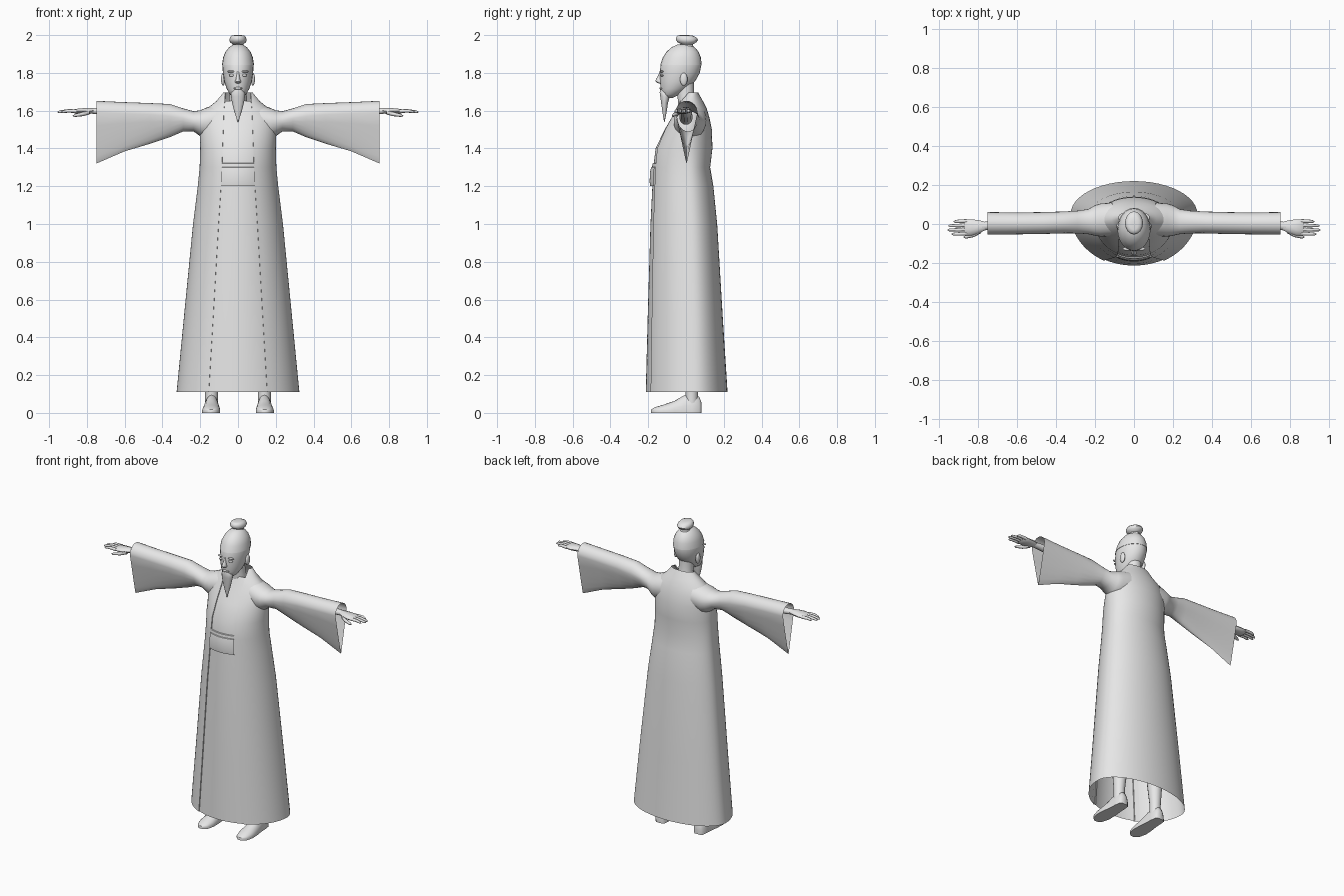
import bpy, bmesh, math
from mathutils import Vector

grey = bpy.data.materials.new("plain_grey")
grey.diffuse_color = (0.8, 0.8, 0.8, 1)


def finish(name, bm, angle=50):
    bmesh.ops.recalc_face_normals(bm, faces=bm.faces)
    me = bpy.data.meshes.new(name)
    bm.to_mesh(me)
    bm.free()
    me.materials.append(grey)
    ob = bpy.data.objects.new(name, me)
    bpy.context.collection.objects.link(ob)
    bpy.ops.object.select_all(action='DESELECT')
    ob.select_set(True)
    bpy.context.view_layer.objects.active = ob
    bpy.ops.object.shade_smooth_by_angle(angle=math.radians(angle))
    return ob


def loft(name, rings, closed=True, caps=True, angle=50):
    """Skin a list of equally sized rings."""
    bm = bmesh.new()
    vs = [[bm.verts.new(p) for p in r] for r in rings]
    n = len(vs[0])
    for a, b in zip(vs, vs[1:]):
        for i in range(n if closed else n - 1):
            j = (i + 1) % n
            bm.faces.new((a[i], a[j], b[j], b[i]))
    if closed and caps:
        bm.faces.new(vs[0])
        bm.faces.new(vs[-1])
    return finish(name, bm, angle)


def ring_z(z, rx, front, back, cx=0, n=24):
    cy, ry = (front + back) / 2, (back - front) / 2
    return [(cx + rx * math.cos(t), cy + ry * math.sin(t), z)
            for t in (2 * math.pi * i / n for i in range(n))]


def tube(name, pts, n=10):
    """Tube through (x, y, z, ry, rz) stations running along x."""
    return loft(name, [[(x, y + ry * math.cos(2 * math.pi * i / n),
                         z + rz * math.sin(2 * math.pi * i / n)) for i in range(n)]
                       for x, y, z, ry, rz in pts])


def ball(name, c, r):
    bm = bmesh.new()
    bmesh.ops.create_uvsphere(bm, u_segments=14, v_segments=10, radius=1)
    for v in bm.verts:
        v.co = Vector((c[k] + r[k] * v.co[k] for k in range(3)))
    return finish(name, bm)


# Robe levels: z, half width, y of widest point, front y, back y, half opening
LEVELS = [
    (.11, .325, .05, -.22, .22, .155), (.5, .287, .045, -.21, .195, .132),
    (1.0, .238, .03, -.195, .165, .103), (1.2, .213, .02, -.185, .145, .09),
    (1.3, .203, .015, -.18, .128, .085), (1.4, .2, .01, -.168, .14, .082),
    (1.5, .203, .01, -.12, .137, .078), (1.56, .198, .015, -.085, .125, .076),
    (1.61, .165, .02, -.06, .11, .074), (1.65, .115, .025, -.04, .09, .07),
    (1.695, .078, .035, -.01, .065, .068)]


def level(z):
    for a, b in zip(LEVELS, LEVELS[1:]):
        if z <= b[0]:
            t = (z - a[0]) / (b[0] - a[0])
            return [p + (q - p) * t for p, q in zip(a, b)]
    return LEVELS[-1]


def robe_ring(lv, n=12):
    z, w, yc, f, b, o = lv
    end = math.acos(o / w)
    half = [(o - .002, yc + (f - yc) * math.sin(end) + .014, z)]      # folded edge
    half += [(w * math.cos(t), yc + (f - yc) * math.sin(t), z)
             for t in (end * (1 - i / n) for i in range(n))]
    half += [(w * math.cos(t), yc + (b - yc) * math.sin(t), z)
             for t in (math.pi / 2 * i / n for i in range(n))]
    return half + [(0, b, z)] + [(-x, y, zz) for x, y, zz in reversed(half)]


def front_arc(z, grow, extra, n=14):
    _, w, yc, f, b, o = level(z)
    h = min(o + extra, w * .97)
    return [(x, yc + (f - grow - yc) * math.sqrt(1 - (x / w) ** 2), z)
            for x in (h * (2 * i / n - 1) for i in range(n + 1))]


# Outer robe, inner gown and sash
loft("outer_robe", [robe_ring(l) for l in LEVELS], closed=False)
loft("inner_gown", [front_arc(l[0], -.007, .03) for l in LEVELS[:-1]], closed=False)
loft("sash", [front_arc(z, g, 0) for z, g in
              ((1.2, -.007), (1.202, .005), (1.225, .009), (1.275, .009), (1.3, .005),
               (1.302, .0), (1.32, .0), (1.322, -.007))], closed=False, angle=40)


def sleeve_ring(s, x, top, mid, low, ry, cy, k, n=24):
    pts = []
    for i in range(n):
        t = 2 * math.pi * i / n
        c, sn = math.cos(t), math.sin(t)
        if sn >= 0:
            pts.append((s * x, cy + ry * c, mid + (top - mid) * sn))
        else:   # lower half tapers from round to a pointed drop
            y = (1 - k) * c + k * math.copysign(1 + sn, c)
            pts.append((s * x, cy + ry * y, mid + (mid - low) * sn))
    return pts


# Sleeve stations: x, top, middle, bottom, half depth, centre y, pointedness
SLEEVE = [
    (.11, 1.635, 1.55, 1.46, .085, .025, 0), (.17, 1.615, 1.54, 1.45, .085, .02, 0),
    (.2, 1.602, 1.54, 1.465, .078, .018, 0), (.235, 1.597, 1.545, 1.49, .064, .012, 0),
    (.29, 1.612, 1.56, 1.49, .058, .01, .1), (.36, 1.635, 1.57, 1.46, .056, .008, .3),
    (.465, 1.64, 1.58, 1.425, .056, .005, .5), (.6, 1.645, 1.585, 1.385, .056, .003, .75),
    (.75, 1.652, 1.59, 1.32, .058, .003, .95)]

for side, s in (("right", 1), ("left", -1)):
    loft(side + "_sleeve", [sleeve_ring(s, *p) for p in SLEEVE], caps=False)
    # Arm and hand
    tube(side + "_arm", [(s * .3, 0, 1.56, .035, .035), (s * .55, 0, 1.59, .032, .032),
                         (s * .74, -.008, 1.597, .022, .018), (s * .78, -.012, 1.6, .022, .016)])
    tube(side + "_palm", [(s * x, y, z, ry, rz) for x, y, z, ry, rz in
                          ((.76, -.01, 1.6, .02, .015), (.79, -.014, 1.599, .032, .017),
                           (.83, -.017, 1.597, .041, .016), (.865, -.017, 1.597, .041, .012),
                           (.872, -.017, 1.597, .036, .006))])
    for i, tip in enumerate((.935, .955, .952, .925)):
        y = -.049 + i * .0215
        tube(side + "_finger", [(s * .855, y, 1.597, .010, .010),
                                (s * .9, y - .002, 1.599, .009, .009),
                                (s * (tip - .008), y - .003, 1.594, .007, .007),
                                (s * tip, y - .003, 1.592, .002, .002)], 8)
    tube(side + "_thumb", [(s * .785, -.035, 1.592, .012, .012), (s * .82, -.056, 1.582, .011, .011),
                           (s * .862, -.066, 1.575, .009, .008), (s * .875, -.067, 1.573, .002, .002)], 8)
    # Leg and shoe
    loft(side + "_leg", [ring_z(z, r, .03 - r, .03 + r, s * x, 14) for z, r, x in
                         ((.05, .034, .14), (.12, .034, .14), (.3, .05, .135),
                          (.5, .05, .125), (.9, .075, .1))])
    shoe = []
    for y, w, h, cx in ((.082, .02, .055, .14), (.07, .034, .085, .14), (.03, .038, .1, .14),
                        (-.01, .04, .093, .14), (-.06, .046, .064, .141), (-.12, .048, .043, .142),
                        (-.165, .036, .03, .142), (-.185, .014, .018, .142)):
        arc = [(math.cos(math.pi * i / 10), math.sin(math.pi * i / 10)) for i in range(11)]
        shoe.append([(s * (cx + w * c), y, .012 + (h - .012) * q) for c, q in arc]
                    + [(s * (cx - w), y, 0), (s * (cx + w), y, 0)])
    loft(side + "_shoe", shoe)
    # Ear, eye and brow
    ball(side + "_ear", (s * .079, -.012, 1.766), (.011, .02, .034))
    ball(side + "_eye", (s * .032, -.126, 1.787), (.017, .010, .007))
    ball(side + "_brow", (s * .034, -.127, 1.807), (.024, .010, .006))

# Head, hair cap and neck
HEAD = [(1.668, .02, -.118, -.07), (1.685, .042, -.128, -.035), (1.715, .06, -.134, .01),
        (1.755, .073, -.138, .048), (1.80, .08, -.139, .073), (1.84, .083, -.135, .081),
        (1.88, .077, -.121, .077), (1.91, .065, -.102, .065), (1.935, .045, -.074, .044),
        (1.948, .025, -.045, .02), (1.952, .006, -.02, 0)]
loft("head", [ring_z(*h) for h in HEAD])
loft("hair_cap", [ring_z(z + .001, rx + .002, f - .002, b + .002) for z, rx, f, b in HEAD[5:]])
loft("neck", [ring_z(1.56, .06, -.045, .07), ring_z(1.65, .048, -.042, .05),
              ring_z(1.70, .045, -.05, .042), ring_z(1.75, .045, -.05, .042)])

# Topknot
loft("topknot", [ring_z(*p) for p in ((1.935, .032, -.03, .04), (1.951, .028, -.024, .036),
                                      (1.962, .042, -.045, .056), (1.975, .046, -.054, .064),
                                      (1.988, .042, -.052, .055), (1.997, .034, -.045, .035),
                                      (2.0, .018, -.03, .012))])

# Nose, lips and beard
loft("nose", [ring_z(z, r, f, -.12, 0, 12) for z, r, f in
              ((1.81, .006, -.139), (1.785, .008, -.148), (1.765, .012, -.16),
               (1.755, .016, -.161), (1.747, .014, -.152), (1.744, .006, -.14))])
ball("lips", (0, -.13, 1.718), (.024, .011, .007))
loft("beard", [ring_z(z, r, f, b, 0, 14) for z, r, f, b in
               ((1.712, .02, -.138, -.105), (1.695, .036, -.14, -.085), (1.675, .037, -.137, -.085),
                (1.64, .031, -.132, -.095), (1.60, .021, -.126, -.101),
                (1.565, .01, -.121, -.108), (1.54, .002, -.116, -.113))])
